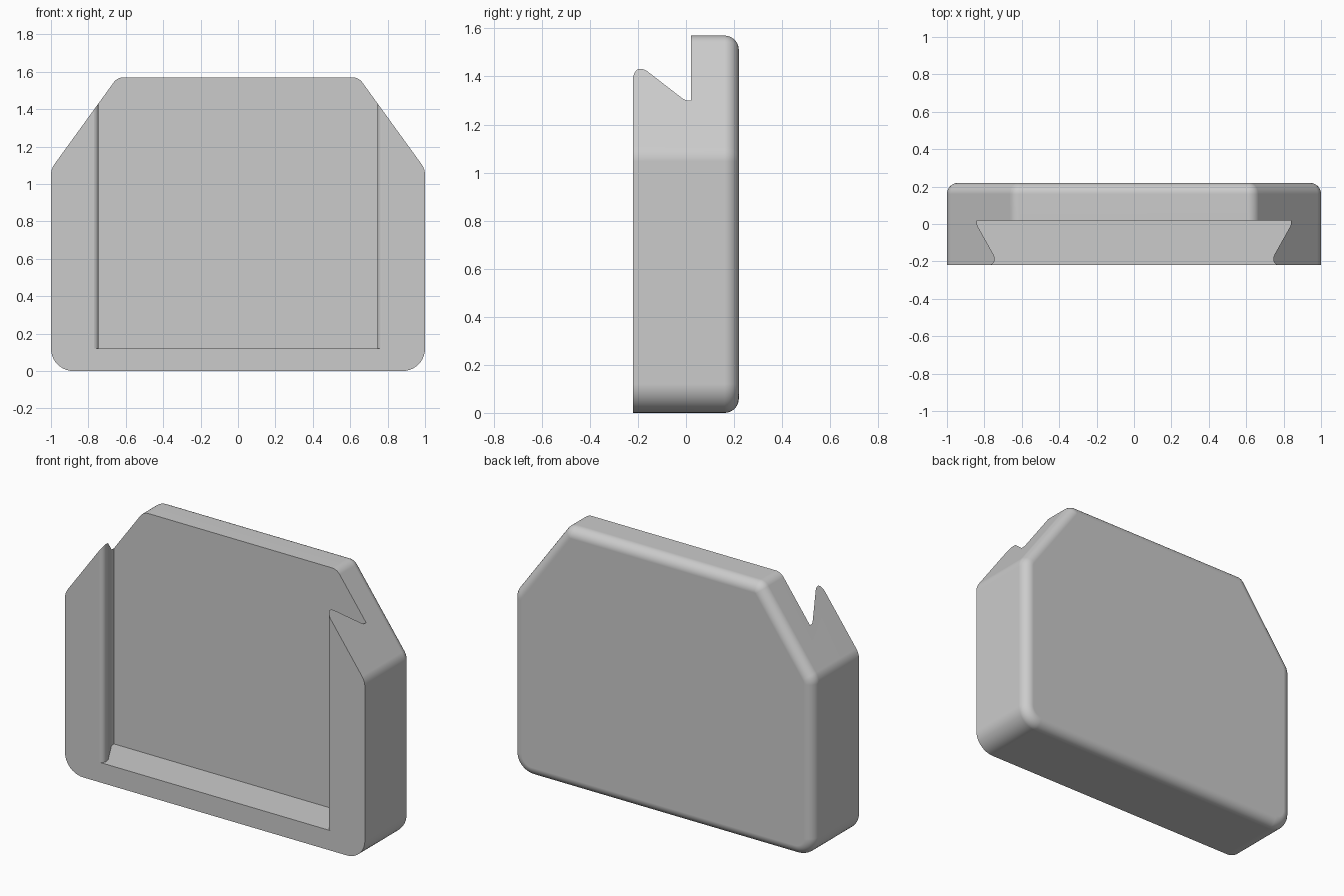
import bpy, bmesh
from math import pi, sin, cos
from mathutils import Vector

old = bpy.data.objects.get("Cube")
if old:
    bpy.data.objects.remove(old, do_unlink=True)

grey = bpy.data.materials.new("plain grey")
grey.use_nodes = True
COLOUR = (0.6, 0.6, 0.6, 1)
grey.diffuse_color = COLOUR
grey.node_tree.nodes["Principled BSDF"].inputs["Base Color"].default_value = COLOUR


def rounded(corners, inset=0.0, steps=10):
    """Outline of (x, z, radius) corners with arcs, shrunk by inset."""
    pts = []
    for i, (x, z, r) in enumerate(corners):
        p = Vector((x, z))
        a = (Vector(corners[i - 1][:2]) - p).normalized()
        b = (Vector(corners[(i + 1) % len(corners)][:2]) - p).normalized()
        half = a.angle(b) / 2
        centre = p + (a + b).normalized() * r / sin(half)
        start = centre + (a * r / (sin(half) / cos(half)) + p - centre) * (1 - inset / r)
        turn = pi - 2 * half
        for k in range(steps + 1):
            t = turn * k / steps
            v = start - centre
            pts.append(centre + Vector((v.x * cos(t) - v.y * sin(t),
                                        v.x * sin(t) + v.y * cos(t))))
    return pts


def loft(name, rings):
    """Closed solid through a list of equal rings of 3D points."""
    bm = bmesh.new()
    loops = [[bm.verts.new(p) for p in ring] for ring in rings]
    n = len(loops[0])
    for a, b in zip(loops, loops[1:]):
        for i in range(n):
            j = (i + 1) % n
            bm.faces.new((a[i], a[j], b[j], b[i]))
    bm.faces.new(loops[0])
    bm.faces.new(loops[-1])
    bmesh.ops.remove_doubles(bm, verts=bm.verts, dist=1e-5)
    bmesh.ops.recalc_face_normals(bm, faces=bm.faces)
    mesh = bpy.data.meshes.new(name)
    bm.to_mesh(mesh)
    bm.free()
    obj = bpy.data.objects.new(name, mesh)
    bpy.context.collection.objects.link(obj)
    mesh.materials.append(grey)
    return obj


# Body: chamfered plate with a rounded rim on the back
DEPTH, FILLET = 0.22, 0.06
outline = [(-1, 0, 0.12), (1, 0, 0.12), (1, 1.08, 0.1),
           (0.645, 1.57, 0.065), (-0.645, 1.57, 0.065), (-1, 1.08, 0.1)]
layers = [(-DEPTH, 0.0)]
for k in range(9):
    t = pi / 2 * k / 8
    layers.append((DEPTH - FILLET * (1 - sin(t)), FILLET * (1 - cos(t))))
body = loft("holder_body", [[(p.x, y, p.y) for p in rounded(outline, d)] for y, d in layers])

# Dovetail slot, open at the top, with rounded lips
side = [(0.77, -0.3), (0.77, -0.22)]
side += [(0.775 - 0.03 * sin(t), -0.19 - 0.03 * cos(t))
         for t in (pi * k / 14 for k in range(1, 8))]
side += [(0.747, -0.175), (0.752, -0.162), (0.836, -0.012), (0.84, 0.0), (0.84, 0.02)]
profile = side + [(-x, y) for x, y in reversed(side)]
cutter = loft("slot_cutter", [[(x, y, z) for x, y in profile] for z in (0.12, 2)])
cutter.hide_render = True

cut = body.modifiers.new("slot", 'BOOLEAN')
cut.operation, cut.solver, cut.object = 'DIFFERENCE', 'EXACT', cutter
bpy.ops.object.select_all(action='DESELECT')
body.select_set(True)
bpy.context.view_layer.objects.active = body
bpy.ops.object.modifier_apply(modifier=cut.name)
bpy.data.objects.remove(cutter, do_unlink=True)

bpy.ops.object.shade_smooth_by_angle(angle=pi / 6)
weighted = body.modifiers.new("flat faces", 'WEIGHTED_NORMAL')
weighted.keep_sharp = True
